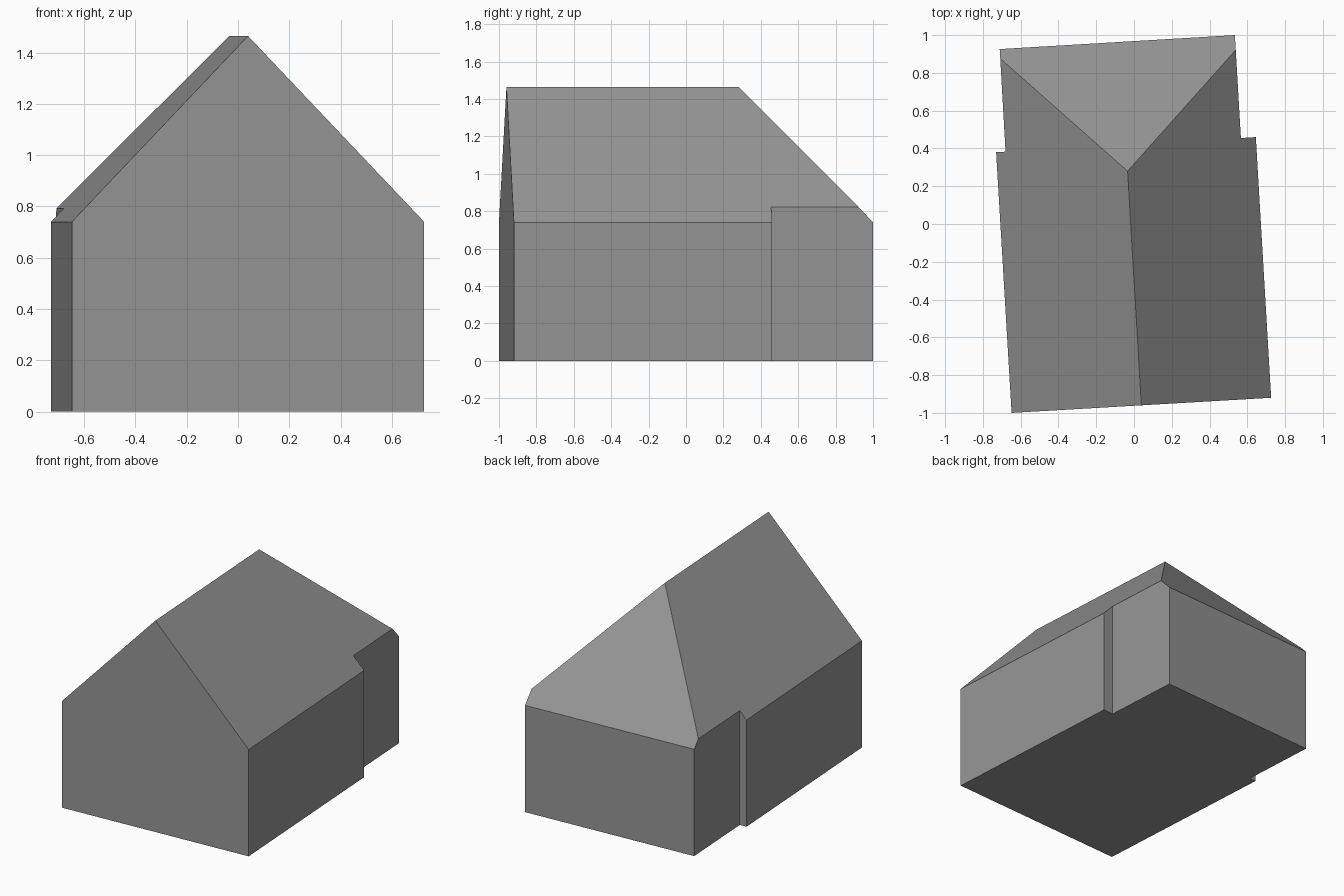
import bpy
import bmesh
from mathutils import Vector

cube = bpy.data.objects.get("Cube")
if cube:
    bpy.data.objects.remove(cube, do_unlink=True)

EAVE, RIDGE = 0.74, 1.465

# One plain grey for walls and roof
grey = bpy.data.materials.new("plain_grey")
grey.use_nodes = True
colour = (0.3, 0.3, 0.3, 1)
grey.diffuse_color = colour
grey.node_tree.nodes["Principled BSDF"].inputs["Base Color"].default_value = colour

# Slightly turned footprint, wider at the front than at the back
front_right, front_left = (-0.648, -1.0), (0.726, -0.92)
back_left, back_right = (0.534, 1.0), (-0.711, 0.926)
footprint = [front_right, front_left, (0.645, 0.46), (0.566, 0.455),
             back_left, back_right, (-0.68, 0.383), (-0.73, 0.38)]

bm = bmesh.new()
base = bm.faces.new([bm.verts.new((x, y, 0)) for x, y in footprint])
walls = bmesh.ops.extrude_face_region(bm, geom=[base], use_keep_orig=True)
top = [v for v in walls["geom"] if isinstance(v, bmesh.types.BMVert)]
bmesh.ops.translate(bm, verts=top, vec=(0, 0, 2))


def cut_roof(a, b, c):
    """Slice away everything above the plane through three points and cap it."""
    a, b, c = Vector(a), Vector(b), Vector(c)
    normal = (b - a).cross(c - a).normalized()
    if normal.z < 0:
        normal.negate()
    bmesh.ops.bisect_plane(bm, geom=bm.verts[:] + bm.edges[:] + bm.faces[:],
                           dist=1e-5, plane_co=a, plane_no=normal, clear_outer=True)
    rim = [e for e in bm.edges if e.is_boundary]
    bmesh.ops.holes_fill(bm, edges=rim, sides=0)


# Two long slopes meeting at the ridge, and a hip at the back
ridge_front = (0.039, -0.96, RIDGE)
ridge_back = (-0.034, 0.28, RIDGE)
cut_roof((*front_right, EAVE), ridge_front, ridge_back)
cut_roof((*front_left, EAVE), ridge_front, ridge_back)
cut_roof((*back_left, EAVE), (*back_right, EAVE), ridge_back)

bmesh.ops.recalc_face_normals(bm, faces=bm.faces[:])
mesh = bpy.data.meshes.new("house_body")
bm.to_mesh(mesh)
bm.free()
mesh.materials.append(grey)
house = bpy.data.objects.new("house_body", mesh)
bpy.context.collection.objects.link(house)
